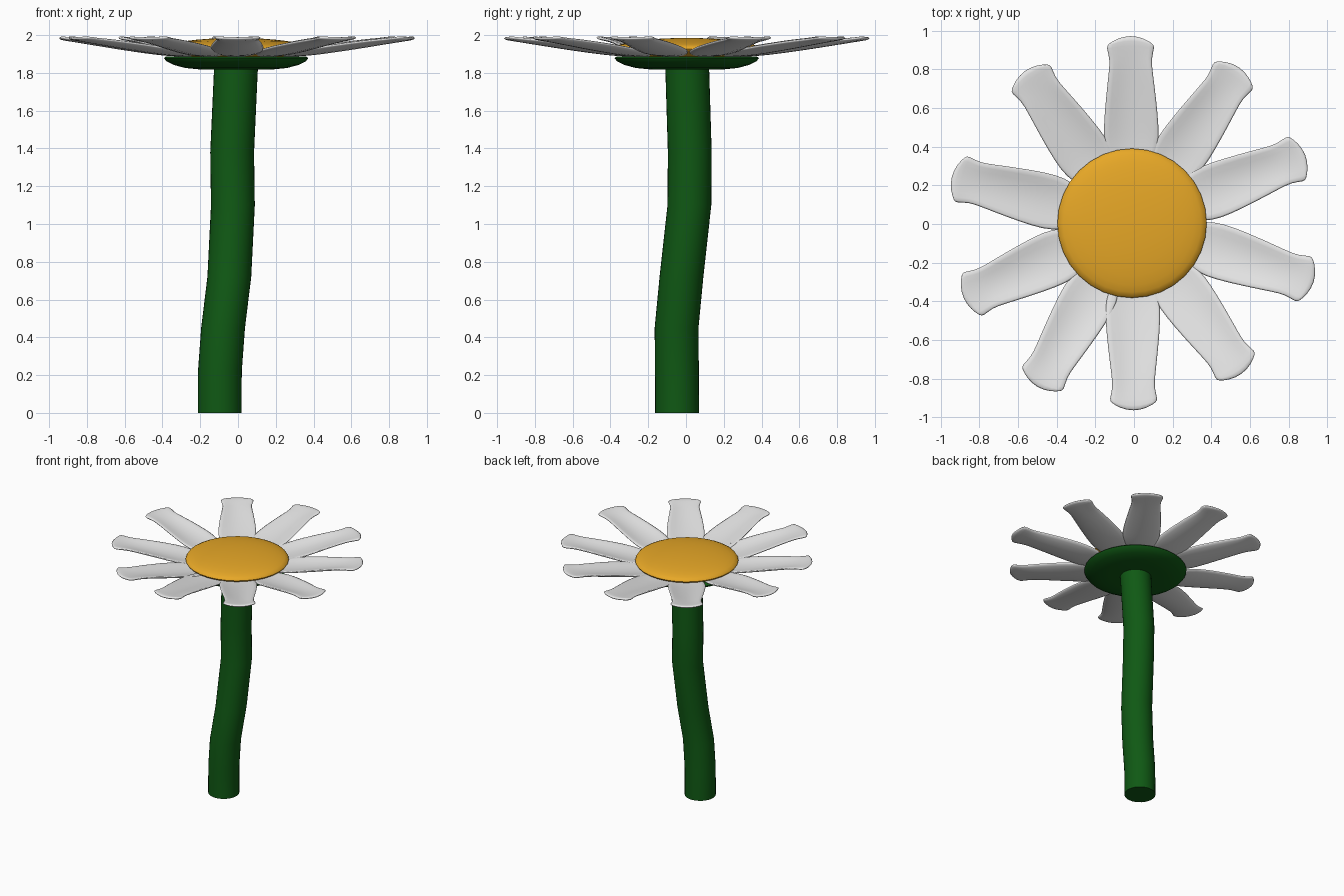
import bpy
import bmesh
import math
from mathutils import Matrix, Vector

if "Cube" in bpy.data.objects:
    bpy.data.objects.remove(bpy.data.objects["Cube"], do_unlink=True)


def material(name, colour):
    m = bpy.data.materials.new(name)
    m.use_nodes = True
    m.diffuse_color = (*colour, 1)
    bsdf = m.node_tree.nodes["Principled BSDF"]
    bsdf.inputs["Base Color"].default_value = (*colour, 1)
    bsdf.inputs["Roughness"].default_value = 0.7
    return m


green = material("leaf green", (0.005, 0.1, 0.007))
yellow = material("golden yellow", (0.8, 0.39, 0.02))
white = material("petal white", (0.8, 0.8, 0.8))

HEAD = Vector((-0.01, 0.004, 0))


def finish(name, bm, mat, angle=45):
    bmesh.ops.recalc_face_normals(bm, faces=bm.faces)
    mesh = bpy.data.meshes.new(name)
    bm.to_mesh(mesh)
    bm.free()
    mesh.materials.append(mat)
    ob = bpy.data.objects.new(name, mesh)
    bpy.context.collection.objects.link(ob)
    bpy.ops.object.select_all(action="DESELECT")
    ob.select_set(True)
    bpy.context.view_layer.objects.active = ob
    bpy.ops.object.shade_smooth_by_angle(angle=math.radians(angle))
    return ob


def tube(name, rings, mat, sides=32, angle=45):
    """Capped skin through horizontal rings of (x, y, z, radius)."""
    bm = bmesh.new()
    loops = []
    for x, y, z, r in rings:
        turns = [math.tau * i / sides for i in range(sides)]
        loops.append([bm.verts.new((x + r * math.cos(a), y + r * math.sin(a), z)) for a in turns])
    for low, high in zip(loops, loops[1:]):
        for i in range(sides):
            j = (i + 1) % sides
            bm.faces.new((low[i], low[j], high[j], high[i]))
    bm.faces.new(loops[0])
    bm.faces.new(loops[-1])
    return finish(name, bm, mat, angle)


# Gently bent stem
path = [(-0.097, -0.047, 0), (-0.096, -0.048, 0.22), (-0.079, -0.05, 0.45),
        (-0.046, -0.024, 0.72), (-0.027, 0.018, 1.1), (-0.031, 0.02, 1.38),
        (-0.01, 0.006, 1.84)]
tube("stem", [(*p, 0.116) for p in path], green)

# Shallow green cup under the petals
cup = [(0.2, 1.819), (0.27, 1.826), (0.33, 1.842), (0.37, 1.862), (0.382, 1.878), (0.37, 1.888)]
tube("flower_cup", [(HEAD.x, HEAD.y, z, r) for r, z in cup], green)

# Domed yellow centre
bm = bmesh.new()
bmesh.ops.create_uvsphere(bm, u_segments=32, v_segments=16, radius=1,
                          matrix=Matrix.Translation(HEAD + Vector((0, 0, 1.927)))
                          @ Matrix.Diagonal((0.386, 0.386, 0.058, 1)))
finish("flower_centre", bm, yellow, 60)

# Petal stations: distance out, half width, height, edge lift, tip rounding
stations = [(0.12, 0.035, 1.893, 0, 0), (0.3, 0.105, 1.893, 0.01, 0),
            (0.4, 0.143, 1.897, 0.022, 0), (0.5, 0.145, 1.908, 0.03, 0),
            (0.65, 0.132, 1.929, 0.03, 0), (0.79, 0.115, 1.952, 0.024, 0),
            (0.86, 0.108, 1.964, 0.016, 0), (0.93, 0.128, 1.976, 0.01, 0.01),
            (0.985, 0.118, 1.983, 0.006, 0.05)]
across = [-1, -0.6, 0, 0.6, 1]


def petal(name, degrees, reach):
    bm = bmesh.new()
    turn = Matrix.Translation(HEAD) @ Matrix.Rotation(math.radians(degrees), 4, "Z")
    rows = []
    for r, w, z, lift, tip in stations:
        rows.append([bm.verts.new(turn @ Vector(((r - tip * t * t) * reach, w * t, z + lift * t * t)))
                     for t in across])
    for a, b in zip(rows, rows[1:]):
        for i in range(len(across) - 1):
            bm.faces.new((a[i], b[i], b[i + 1], a[i + 1]))
    ob = finish(name, bm, white, 80)
    thick = ob.modifiers.new("thickness", "SOLIDIFY")
    thick.thickness = 0.018
    thick.offset = 0
    round_off = ob.modifiers.new("rounding", "SUBSURF")
    round_off.levels = round_off.render_levels = 1


# Ring of ten slightly uneven petals
ring = [(90.5, 0.99), (55.5, 1), (21.5, 0.985), (-18, 1.01), (-54, 0.985),
        (-89.5, 0.99), (-120, 1), (-156, 0.975), (165.5, 0.985), (125, 0.985)]
for n, (degrees, reach) in enumerate(ring, 1):
    petal(f"petal_{n}", degrees, reach)
